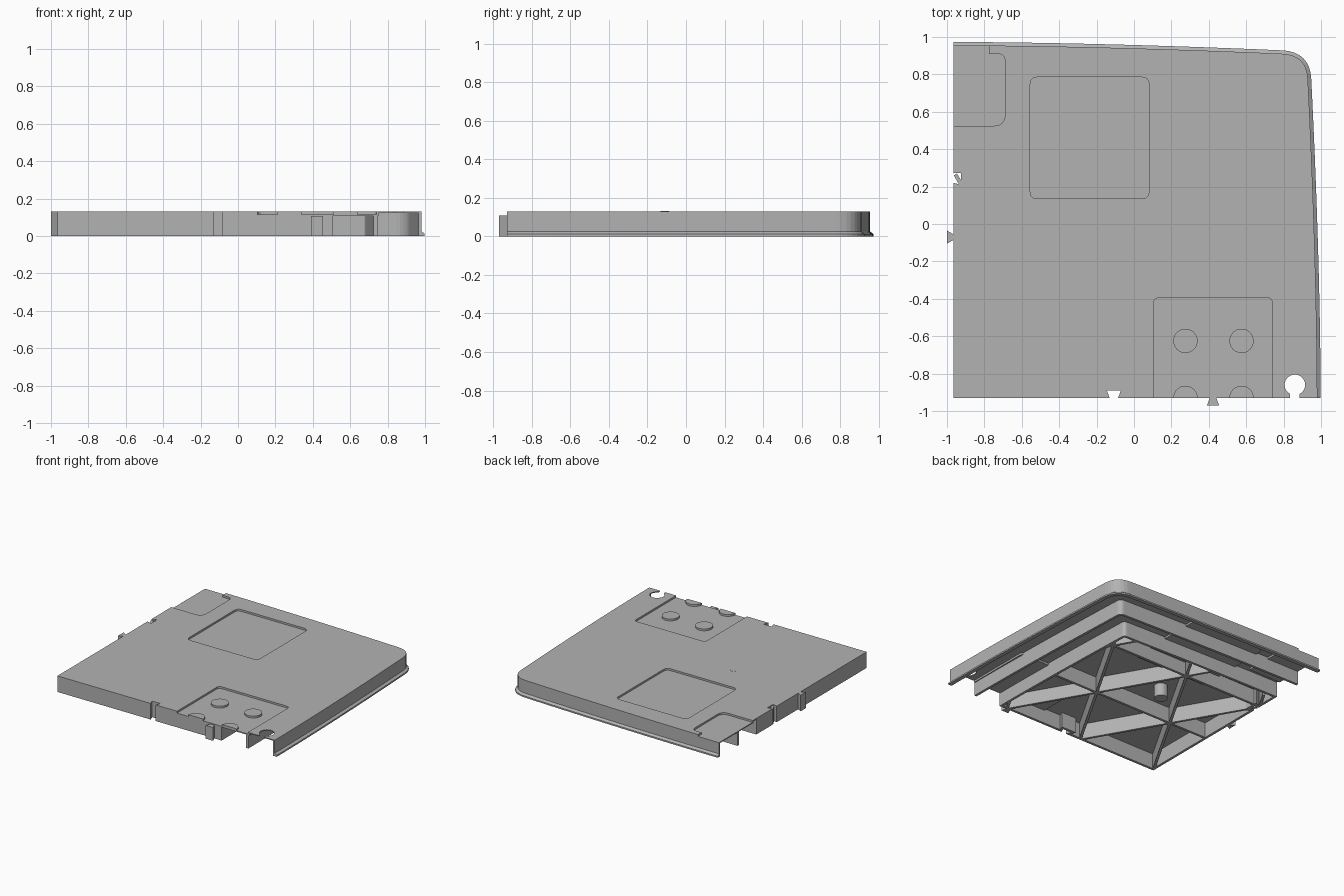
import bpy, bmesh, math
from mathutils import Vector

if "Cube" in bpy.data.objects:
    bpy.data.objects.remove(bpy.data.objects["Cube"])

TOP, SHEET, FLOOR, TRAY = 0.13, 0.122, 0.115, 0.107
LEFT, FRONT, WALL = -0.965, -0.93, 0.02

grey = bpy.data.materials.new("plain_grey")
grey.use_nodes = True
grey.diffuse_color = (0.45, 0.45, 0.45, 1)
grey.node_tree.nodes["Principled BSDF"].inputs["Base Color"].default_value = grey.diffuse_color


def finish(name, bm):
    bmesh.ops.recalc_face_normals(bm, faces=bm.faces)
    mesh = bpy.data.meshes.new(name)
    bm.to_mesh(mesh)
    bm.free()
    mesh.materials.append(grey)
    obj = bpy.data.objects.new(name, mesh)
    bpy.context.collection.objects.link(obj)
    return obj


def prism(name, outline, low, high):
    """Extrude a flat outline between two heights."""
    bm = bmesh.new()
    face = bm.faces.new([bm.verts.new((p[0], p[1], low)) for p in outline])
    moved = bmesh.ops.extrude_face_region(bm, geom=[face])["geom"]
    bmesh.ops.translate(bm, vec=(0, 0, high - low),
                        verts=[v for v in moved if isinstance(v, bmesh.types.BMVert)])
    return finish(name, bm)


def sweep(name, path, profile, closed=False):
    """Sweep an (inward offset, height) profile along a flat path with mitred corners."""
    pts = [Vector(p) for p in path]
    n, bm, rings = len(pts), bmesh.new(), []
    for i, p in enumerate(pts):
        a = (p - pts[i - 1]) if (i or closed) else (pts[1] - p)
        b = (pts[(i + 1) % n] - p) if (i < n - 1 or closed) else a
        na, nb = [Vector((-d.y, d.x)).normalized() for d in (a, b)]
        miter = (na + nb) / (1 + na.dot(nb))
        rings.append([bm.verts.new((*(p + miter * off), z)) for off, z in profile])
    m = len(profile)
    for i in range(n if closed else n - 1):
        r, s = rings[i], rings[(i + 1) % n]
        for k in range(m):
            bm.faces.new((r[k], s[k], s[(k + 1) % m], r[(k + 1) % m]))
    if not closed:
        bm.faces.new(rings[0])
        bm.faces.new(rings[-1])
    return finish(name, bm)


def fillet(prev, corner, nxt, radius, steps=8):
    p, c, q = Vector(prev), Vector(corner), Vector(nxt)
    a = c + (p - c).normalized() * radius
    b = c + (q - c).normalized() * radius
    ts = [i / steps for i in range(steps + 1)]
    return [tuple(a * (1 - t) ** 2 + c * 2 * t * (1 - t) + b * t * t) for t in ts]


def rounded(corners):
    """Outline from (x, y, radius) corners; radius 0 stays sharp."""
    out, n = [], len(corners)
    for i, (x, y, r) in enumerate(corners):
        if r:
            out += fillet(corners[i - 1][:2], (x, y), corners[(i + 1) % n][:2], r)
        else:
            out.append((x, y))
    return out


def box(x0, x1, y0, y1, r=0, front_r=None):
    f = r if front_r is None else front_r
    return rounded([(x0, y0, f), (x1, y0, f), (x1, y1, r), (x0, y1, r)])


def disc(x, y, r, n=32):
    return [(x + r * math.cos(2 * math.pi * i / n), y + r * math.sin(2 * math.pi * i / n))
            for i in range(n)]


# Gently bowed right and back edges, repeated inward for the inner walls
def right_x(y):
    return 0.98 - 0.05 * (max(y - FRONT, 0) / 1.7) ** 1.7


def back_y(x):
    return 0.955 - 0.045 * (max(x - LEFT, 0) / 1.77) ** 1.7


def edge_path(inset, radius):
    cx, cy = right_x(0.9 - inset) - inset, back_y(0.93 - inset) - inset
    n = 14
    ys = [FRONT + (cy - radius - FRONT) * i / n for i in range(n)]
    xs = [cx - radius + (LEFT - cx + radius) * i / n for i in range(1, n + 1)]
    side = [(right_x(y) - inset, y) for y in ys]
    back = [(x, back_y(x) - inset) for x in xs]
    return side + fillet(side[-1], (cx, cy), back[0], radius) + back


left_notch = [(LEFT, 0.27), (-0.925, 0.285), (-0.925, 0.21), (LEFT, 0.22)]
front_notch = [(-0.13, FRONT), (-0.145, -0.89), (-0.07, -0.89), (-0.085, FRONT)]
start = left_notch + [(LEFT, FRONT)] + front_notch

# Recess cutters, joined to one helper
recesses = [
    box(-0.555, 0.08, 0.135, 0.785, 0.04),
    box(0.105, 0.74, -1.1, -0.395, 0.03, 0),
    rounded([(-1.1, 0.525, 0), (-0.69, 0.525, 0.06), (-0.69, 0.91, 0.04),
             (-0.775, 0.91, 0), (-0.775, 1.1, 0), (-1.1, 1.1, 0)]),
]
bm = bmesh.new()
for outline in recesses:
    part = prism("recess_part", outline, FLOOR, 0.2)
    bm.from_mesh(part.data)
    bpy.data.objects.remove(part)
cutter = finish("recess_cutter", bm)
cutter.hide_render = True


def carve(obj):
    mod = obj.modifiers.new("recess", "BOOLEAN")
    mod.operation, mod.solver, mod.object = "DIFFERENCE", "EXACT", cutter
    bpy.context.view_layer.objects.active = obj
    bpy.ops.object.modifier_apply(modifier=mod.name)
    return obj


# Top sheet with dovetail notches and keyhole
keyhole = [(0.835, FRONT)]
for i in range(25):
    a = math.radians(243 - 306 * i / 24)
    keyhole.append((0.86 + 0.055 * math.cos(a), -0.86 + 0.055 * math.sin(a)))
keyhole.append((0.885, FRONT))
outer = edge_path(0, 0.13)
carve(prism("top_sheet", start + keyhole + outer, SHEET, TOP))

# Trays under the recesses
trays = [box(-0.567, 0.092, 0.123, 0.797, 0.04),
         box(0.093, 0.752, FRONT + 0.001, -0.383, 0.03, 0),
         box(LEFT + 0.001, -0.678, 0.513, 0.95)]
for name, outline in zip(("middle_tray", "front_tray", "corner_tray"), trays):
    carve(prism(name, outline, TRAY, 0.126))

# Outer skirt with a small lip, then the inner walls
carve(sweep("outer_skirt", outer, [(0, SHEET), (0, 0.025), (-0.018, 0.012), (-0.018, 0),
                                   (0.014, 0), (0.014, SHEET)]))
strip = [(0, 0), (WALL, 0), (WALL, SHEET), (0, SHEET)]
carve(sweep("middle_wall", edge_path(0.235, 0.04), strip))
carve(sweep("core_wall", start + edge_path(0.475, 0.03), strip, closed=True))

# Dovetail tongues
prism("left_tongue", [(LEFT, -0.055), (-1, -0.035), (-1, -0.105), (LEFT, -0.085)], 0, TOP)
prism("front_tongue", [(0.405, FRONT), (0.39, -0.97), (0.455, -0.97), (0.44, FRONT)], 0, TRAY)

# Studs in the front recess, the front pair cut in half by the edge
for x in (0.275, 0.575):
    prism("stud", disc(x, -0.625, 0.065), FLOOR - 0.002, TOP)
    half = [(px, max(py, FRONT)) for px, py in disc(x, FRONT, 0.065) if py > FRONT - 0.001]
    prism("half_stud", half, FLOOR - 0.002, TOP)

# Triangular rib lattice clipped to the core
bounds = [(1, 0, -LEFT - 0.01), (0, 1, -FRONT - 0.01), (-1, -0.025, 0.47), (0, -1, 0.44)]


def clip(p, d):
    lo, hi = -5, 5
    for a, b, c in bounds:
        slope, value = a * d.x + b * d.y, a * p.x + b * p.y + c
        if abs(slope) < 1e-6:
            if value < 0:
                return None
        elif slope > 0:
            lo = max(lo, -value / slope)
        else:
            hi = min(hi, -value / slope)
    return (p + d * lo, p + d * hi) if hi - lo > 0.1 else None


PITCH = 0.7
for degrees in (0, 60, 120):
    a = math.radians(degrees)
    d = Vector((math.cos(a), math.sin(a)))
    side = Vector((-d.y, d.x))
    for k in range(-4, 5):
        ends = clip(Vector((LEFT, FRONT)) + side * k * PITCH * math.sin(math.pi / 3), d)
        if ends:
            p, q = ends
            w = side * 0.01
            carve(prism("lattice_rib", [p - w, q - w, q + w, p + w], 0, SHEET))

# Screw boss with a dimple on the top
prism("boss", disc(-0.35, -0.11, 0.05), 0.02, SHEET)
prism("boss_cap", disc(-0.35, -0.11, 0.022), SHEET, TOP + 0.001)
bpy.data.objects.remove(cutter)
